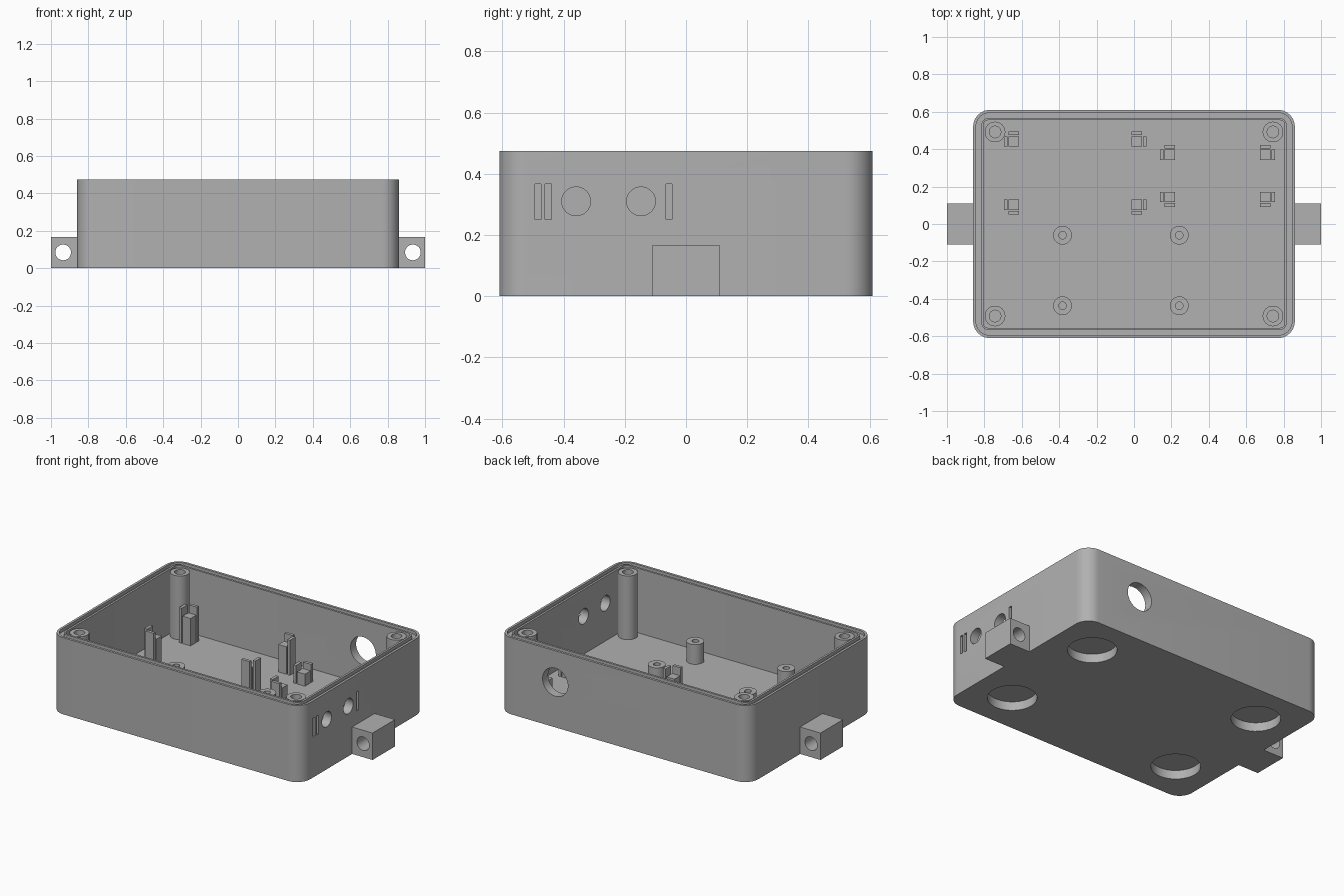
import bpy, bmesh
from math import sin, cos, pi
from mathutils import Matrix, Vector

cube = bpy.data.objects.get("Cube")
if cube:
    bpy.data.objects.remove(cube, do_unlink=True)

grey = bpy.data.materials.new("mid grey plastic")
grey.use_nodes = True
grey.diffuse_color = (0.44, 0.44, 0.44, 1)
grey.node_tree.nodes["Principled BSDF"].inputs["Base Color"].default_value = grey.diffuse_color

HX, HY, TOP, FLOOR = 0.86, 0.61, 0.475, 0.075


def finish(name, bm):
    bmesh.ops.recalc_face_normals(bm, faces=bm.faces)
    mesh = bpy.data.meshes.new(name)
    bm.to_mesh(mesh)
    bm.free()
    mesh.materials.append(grey)
    obj = bpy.data.objects.new(name, mesh)
    bpy.context.collection.objects.link(obj)
    return obj


def rounded_prism(name, inset, radius, z0, z1):
    """Vertical prism with a rounded rectangle outline, inset from the case edge."""
    bm = bmesh.new()
    cx, cy, n = HX - inset - radius, HY - inset - radius, 10
    ring = []
    for q, (sx, sy) in enumerate([(1, 1), (-1, 1), (-1, -1), (1, -1)]):
        for i in range(n + 1):
            t = (q + i / n) * pi / 2
            ring.append(bm.verts.new((sx * cx + radius * cos(t), sy * cy + radius * sin(t), z0)))
    face = bm.faces.new(ring)
    ext = bmesh.ops.extrude_face_region(bm, geom=[face])["geom"]
    bmesh.ops.translate(bm, vec=(0, 0, z1 - z0),
                        verts=[v for v in ext if isinstance(v, bmesh.types.BMVert)])
    return finish(name, bm)


def box(name, x0, x1, y0, y1, z0, z1):
    bm = bmesh.new()
    bmesh.ops.create_cube(bm, size=1)
    bmesh.ops.scale(bm, vec=(abs(x1 - x0), abs(y1 - y0), z1 - z0), verts=bm.verts)
    bmesh.ops.translate(bm, vec=((x0 + x1) / 2, (y0 + y1) / 2, (z0 + z1) / 2), verts=bm.verts)
    return finish(name, bm)


def cylinder(name, centre, radius, length, axis="Z"):
    bm = bmesh.new()
    turn = {"X": Matrix.Rotation(pi / 2, 4, "Y"), "Y": Matrix.Rotation(pi / 2, 4, "X"),
            "Z": Matrix.Identity(4)}[axis]
    bmesh.ops.create_cone(bm, cap_ends=True, segments=40, radius1=radius, radius2=radius,
                          depth=length, matrix=Matrix.Translation(Vector(centre)) @ turn)
    return finish(name, bm)


def cut(target, *cutters):
    bpy.context.view_layer.objects.active = target
    for c in cutters:
        mod = target.modifiers.new("cut", "BOOLEAN")
        mod.operation, mod.solver, mod.object = "DIFFERENCE", "EXACT", c
        bpy.ops.object.modifier_apply(modifier=mod.name)
        bpy.data.objects.remove(c, do_unlink=True)


def smooth(obj):
    bpy.ops.object.select_all(action="DESELECT")
    obj.select_set(True)
    bpy.context.view_layer.objects.active = obj
    bpy.ops.object.shade_smooth_by_angle(angle=0.5)


def tube(name, x, y, z1, radius, bore, depth):
    """Screw post standing on the floor with a blind bore."""
    z0 = FLOOR - 0.005
    post = cylinder(name, (x, y, (z0 + z1) / 2), radius, z1 - z0)
    cut(post, cylinder("bore", (x, y, z1), bore, depth * 2))
    smooth(post)


# Open case with a sealing groove around the rim
case = rounded_prism("case", 0, 0.09, 0, TOP)
groove = rounded_prism("groove", 0.015, 0.075, TOP - 0.02, TOP + 0.05)
cut(groove, rounded_prism("groove_core", 0.042, 0.045, TOP - 0.1, TOP + 0.1))
cut(case, rounded_prism("cavity", 0.055, 0.025, FLOOR, TOP + 0.1), groove)

# Round foot recesses under the floor
for sx in (-1, 1):
    for sy in (-1, 1):
        cut(case, cylinder("recess", (sx * 0.6, sy * 0.35, 0), 0.14, 0.11))

# Cable hole in the back, round holes and shallow slots in the side
cut(case, cylinder("cable_hole", (0.47, HY, 0.28), 0.087, 0.2, "Y"))
for y in (-0.359, -0.147):
    cut(case, cylinder("side_hole", (HX, y, 0.31), 0.047, 0.2, "X"))
for y in (-0.484, -0.45, -0.056):
    cut(case, box("slot", HX - 0.035, HX + 0.05, y - 0.01, y + 0.01, 0.25, 0.367))
smooth(case)

# Mounting lugs at both ends
for side, s in (("left", 1), ("right", -1)):
    lug = box(side + "_lug", s * (HX - 0.02), s, -0.11, 0.11, 0, 0.167)
    cut(lug, cylinder("lug_hole", (s * 0.935, 0, 0.084), 0.042, 0.4, "Y"))
    smooth(lug)

# Lid screw posts in the corners, short standoffs on the floor
for sx in (-1, 1):
    for sy in (-1, 1):
        tube("corner_post", sx * 0.743, sy * 0.492, 0.47, 0.055, 0.031, 0.25)
for x in (-0.382, 0.242):
    for y in (-0.06, -0.437):
        tube("standoff", x, y, 0.197, 0.05, 0.02, 0.09)


def board_corner(x, y, sx, sy, seat, fence):
    """Seat block with two fence plates outside the board corner at x, y."""
    z0, w, gap, t = FLOOR - 0.005, 0.055, 0.006, 0.019
    box("board_seat", x, x - sx * w, y, y - sy * w, z0, seat)
    box("board_fence", x + sx * gap, x + sx * (gap + t), y, y - sy * w, z0, fence)
    box("board_fence", x, x - sx * w, y + sy * gap, y + sy * (gap + t), z0, fence)


# Corner holders for the tall and the low circuit board
for x0, x1, y0, y1, seat, fence in [(-0.67, 0.042, 0.076, 0.469, 0.245, 0.292),
                                    (0.164, 0.73, 0.117, 0.398, 0.15, 0.187)]:
    for x, sx in ((x0, -1), (x1, 1)):
        for y, sy in ((y0, -1), (y1, 1)):
            board_corner(x, y, sx, sy, seat, fence)
